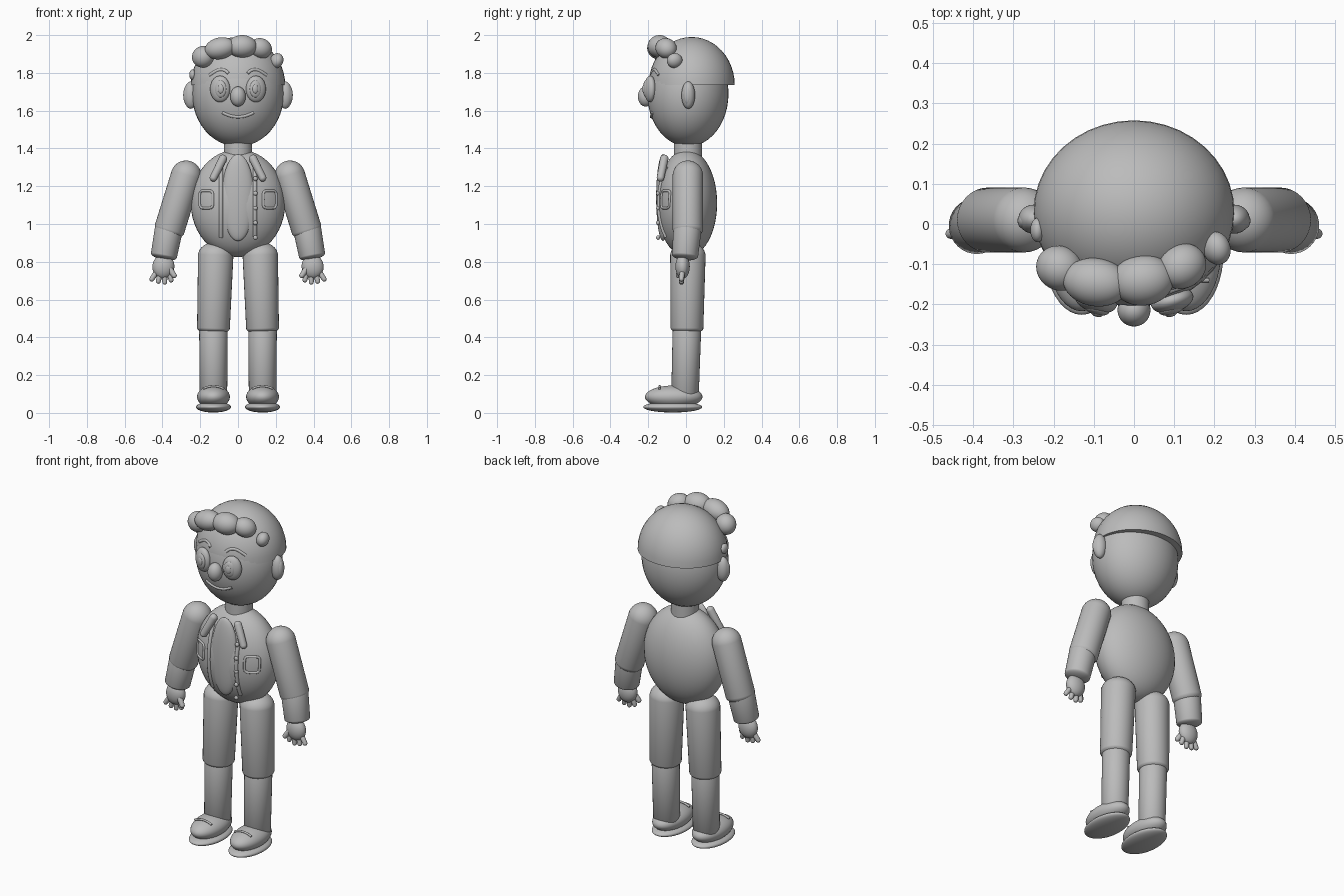
import bpy, bmesh, math
from mathutils import Vector, Matrix

if "Cube" in bpy.data.objects:
    bpy.data.objects.remove(bpy.data.objects["Cube"], do_unlink=True)

grey = bpy.data.materials.new("plain grey")
grey.use_nodes = True
grey.diffuse_color = (0.5, 0.5, 0.5, 1)
grey.node_tree.nodes["Principled BSDF"].inputs["Base Color"].default_value = (0.5, 0.5, 0.5, 1)


def finish(name, bm):
    bmesh.ops.recalc_face_normals(bm, faces=bm.faces)
    mesh = bpy.data.meshes.new(name)
    bm.to_mesh(mesh)
    bm.free()
    ob = bpy.data.objects.new(name, mesh)
    bpy.context.collection.objects.link(ob)
    mesh.materials.append(grey)
    bpy.ops.object.select_all(action="DESELECT")
    ob.select_set(True)
    bpy.context.view_layer.objects.active = ob
    bpy.ops.object.shade_smooth_by_angle(angle=math.radians(40))
    return ob


def ball(name, centre, radii, turn=0, tilt=0, half=False):
    """Ellipsoid; turn is about z, tilt about y; half keeps the upper dome."""
    bm = bmesh.new()
    bmesh.ops.create_uvsphere(bm, u_segments=40, v_segments=24, radius=1)
    if half:
        cut = bmesh.ops.bisect_plane(bm, geom=bm.verts[:] + bm.edges[:] + bm.faces[:],
                                     plane_co=(0, 0, 0), plane_no=(0, 0, -1), clear_outer=True)
        rim = [e for e in cut["geom_cut"] if isinstance(e, bmesh.types.BMEdge)]
        bmesh.ops.contextual_create(bm, geom=rim)
    m = (Matrix.Translation(centre) @ Matrix.Rotation(math.radians(turn), 4, "Z")
         @ Matrix.Rotation(math.radians(tilt), 4, "Y") @ Matrix.Diagonal((*radii, 1)))
    bm.transform(m)
    return finish(name, bm)


def limb(name, a, b, ra, rb, cap_a=1.0, cap_b=1.0):
    """Tapered rod from a to b with rounded ends beyond both points."""
    a, b = Vector(a), Vector(b)
    length = (b - a).length
    bm = bmesh.new()
    bmesh.ops.create_uvsphere(bm, u_segments=32, v_segments=19, radius=1)
    for v in bm.verts:
        end = v.co.z > 0
        r, cap = (rb, cap_b) if end else (ra, cap_a)
        v.co = Vector((v.co.x * r, v.co.y * r, v.co.z * r * cap + (length if end else 0)))
    turn = (b - a).to_track_quat("Z", "Y").to_matrix().to_4x4()
    bm.transform(Matrix.Translation(a) @ turn)
    return finish(name, bm)


def tube(name, points, radius, closed=False):
    curve = bpy.data.curves.new(name, "CURVE")
    curve.dimensions = "3D"
    curve.bevel_depth = radius
    curve.bevel_resolution = 3
    curve.use_fill_caps = True
    spline = curve.splines.new("POLY")
    spline.points.add(len(points) - 1)
    for p, co in zip(spline.points, points):
        p.co = (*co, 1)
    spline.use_cyclic_u = closed
    spline.use_smooth = True
    curve.materials.append(grey)
    ob = bpy.data.objects.new(name, curve)
    bpy.context.collection.objects.link(ob)
    return ob


HEAD = ((0, 0.01, 1.69), (0.243, 0.215, 0.28))
TORSO = ((0, 0.005, 1.11), (0.25, 0.16, 0.285))


def on_front(shape, x, z):
    """Point on the front surface of an ellipsoid."""
    (cx, cy, cz), (rx, ry, rz) = shape
    return (x, cy - ry * math.sqrt(max(0, 1 - ((x - cx) / rx) ** 2 - ((z - cz) / rz) ** 2)), z)


# Head, neck, hair and torso
ball("head", *HEAD)
ball("hair_cap", (0, 0.03, 1.735), (0.25, 0.228, 0.255), half=True)
limb("neck", (0, 0.01, 1.33), (0, 0.01, 1.44), 0.075, 0.075, 0.1, 0.1)
ball("torso", *TORSO)
ball("shirt_front", (0, -0.122, 1.14), (0.086, 0.036, 0.23))

# Row of curls over the forehead: centre, radii, turn, tilt
curls = [((-0.185, -0.11, 1.885), (0.06, 0.055, 0.057), -30, -20),
         ((-0.095, -0.145, 1.93), (0.083, 0.06, 0.057), -8, -12),
         ((0.022, -0.14, 1.94), (0.078, 0.063, 0.06), 6, 0),
         ((0.12, -0.105, 1.93), (0.062, 0.055, 0.053), 30, 20),
         ((0.205, -0.06, 1.865), (0.034, 0.042, 0.04), 20, 20),
         ((-0.24, -0.015, 1.79), (0.018, 0.03, 0.028), 0, 0)]
for i, curl in enumerate(curls):
    ball(f"curl_{i + 1}", *curl)

# Nose and mouth
ball("nose", (0, -0.214, 1.675), (0.041, 0.041, 0.053))
smile = [(0.083 * t / 6, 1.567 + 0.024 * (t / 6) ** 2) for t in range(-6, 7)]
tube("mouth", [on_front(HEAD, x, z) for x, z in smile], 0.008)

for side, s in (("left", 1), ("right", -1)):
    # Face
    ball(f"{side}_ear", (s * 0.25, 0.012, 1.682), (0.038, 0.036, 0.072))
    ball(f"{side}_inner_ear", (s * 0.27, 0.008, 1.682), (0.02, 0.022, 0.05))
    ball(f"{side}_eye", (s * 0.095, -0.19, 1.715), (0.054, 0.03, 0.07), turn=s * 15)
    ball(f"{side}_iris", (s * 0.093, -0.212, 1.715), (0.032, 0.014, 0.045), turn=s * 15)
    ball(f"{side}_pupil", (s * 0.092, -0.222, 1.715), (0.016, 0.009, 0.024), turn=s * 15)
    brow = [(s * (0.05 + 0.1 * t / 8), 1.797 + 0.024 * math.sin(math.pi * (t / 8) ** 0.8) - 0.01 * t / 8)
            for t in range(9)]
    tube(f"{side}_eyebrow", [on_front(HEAD, x, z) for x, z in brow], 0.009)

    # Jacket details
    limb(f"{side}_collar", (s * 0.08, -0.115, 1.345), (s * 0.13, -0.135, 1.245), 0.022, 0.02)
    edge = [on_front(TORSO, s * 0.09, 1.3 - 0.37 * t / 10) for t in range(11)]
    tube(f"{side}_jacket_edge", edge, 0.011)
    pocket = []
    for t in range(32):
        a = 2 * math.pi * t / 32
        c, n = math.cos(a), math.sin(a)
        pocket.append(on_front(TORSO, s * 0.168 + 0.035 * math.copysign(abs(c) ** 0.4, c),
                               1.13 + 0.046 * math.copysign(abs(n) ** 0.4, n)))
    tube(f"{side}_pocket", pocket, 0.007, closed=True)

    # Arm
    limb(f"{side}_upper_arm", (s * 0.275, 0.01, 1.255), (s * 0.362, 0.01, 0.975), 0.081, 0.081, 1, 0.6)
    limb(f"{side}_forearm", (s * 0.365, 0.008, 0.98), (s * 0.392, -0.005, 0.835), 0.075, 0.07, 1, 0.35)
    ball(f"{side}_palm", (s * 0.395, -0.018, 0.775), (0.058, 0.038, 0.065), tilt=s * -8)
    for i in range(4):
        x = 0.366 + 0.022 * i
        tip = 0.688 + 0.012 * abs(i - 1.3)
        limb(f"{side}_finger_{i + 1}", (s * x, -0.02, 0.745), (s * (x + 0.012 * (i - 1)), -0.024, tip), 0.015, 0.013)
    limb(f"{side}_thumb", (s * 0.37, -0.028, 0.775), (s * 0.338, -0.04, 0.727), 0.017, 0.014)

    # Leg and shoe
    limb(f"{side}_thigh", (s * 0.118, 0.01, 0.83), (s * 0.13, 0.005, 0.45), 0.094, 0.087, 0.8, 0.4)
    limb(f"{side}_shin", (s * 0.13, 0.005, 0.45), (s * 0.13, -0.005, 0.1), 0.076, 0.073, 0.5, 0.2)
    ball(f"{side}_shoe", (s * 0.13, -0.065, 0.085), (0.087, 0.152, 0.06))
    ball(f"{side}_sole", (s * 0.13, -0.07, 0.031), (0.093, 0.156, 0.029))
    lace = [(s * 0.13 + 0.055 * t / 4, -0.14, 0.142 - 0.014 * (t / 4) ** 2) for t in range(-4, 5)]
    tube(f"{side}_lace", lace, 0.006)

# Buttons on the left jacket edge
for i in range(5):
    ball(f"button_{i + 1}", (0.092, -0.148 if i else -0.14, 1.24 - 0.078 * i), (0.012, 0.01, 0.012))
